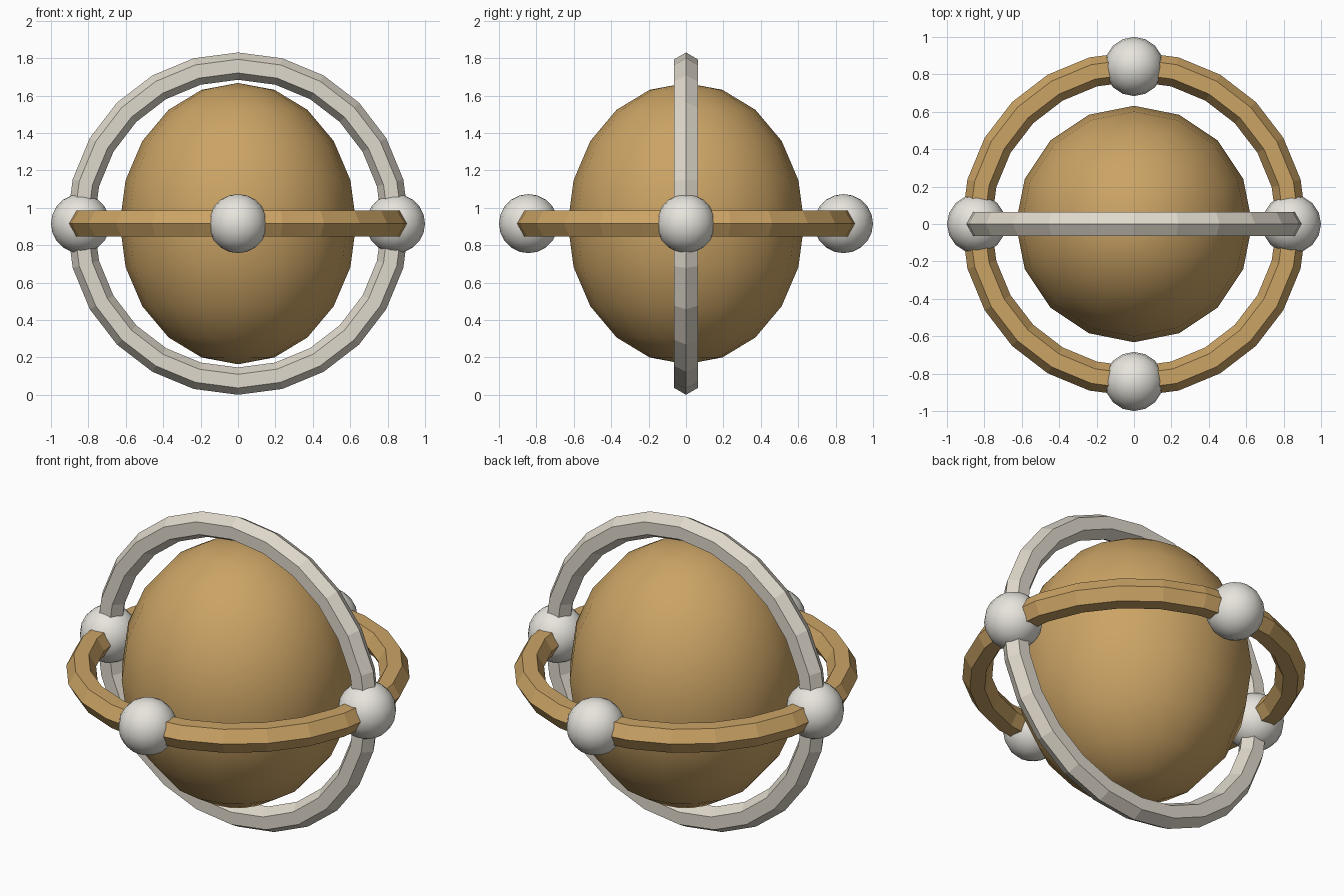
import bpy
from math import pi, cos, sin

if "Cube" in bpy.data.objects:
    bpy.data.objects.remove(bpy.data.objects["Cube"])

CZ = 0.915      # height of the common centre
RING_R = 0.842  # ring centreline radius


def material(name, rgb):
    m = bpy.data.materials.new(name)
    m.diffuse_color = (*rgb, 1.0)
    m.use_nodes = True
    m.node_tree.nodes["Principled BSDF"].inputs["Base Color"].default_value = m.diffuse_color
    return m


gold = material("gold", (0.60, 0.37, 0.13))
ivory = material("ivory", (0.74, 0.69, 0.60))
white = material("white", (0.80, 0.78, 0.72))


def finish(name, mat):
    ob = bpy.context.object
    ob.name = name
    ob.data.materials.append(mat)
    return ob


def ball(name, loc, scale, mat, segments=16, rings=10):
    bpy.ops.mesh.primitive_uv_sphere_add(segments=segments, ring_count=rings,
                                         radius=1, location=loc)
    ob = finish(name, mat)
    ob.scale = scale
    bpy.ops.object.transform_apply(location=False, rotation=False, scale=True)
    bpy.ops.object.shade_smooth()
    return ob


def ring(name, minor, tilt, mat):
    # faceted ring with a hexagonal section
    bpy.ops.mesh.primitive_torus_add(major_segments=24, minor_segments=6,
                                     major_radius=RING_R, minor_radius=minor,
                                     location=(0, 0, CZ), rotation=(tilt, 0, 0))
    ob = finish(name, mat)
    bpy.ops.object.shade_flat()
    return ob


# egg-shaped core
ball("core", (0, 0, CZ), (0.632, 0.632, 0.752), gold)

# level and upright rings
ring("level_ring", 0.080, 0, gold)
ring("upright_ring", 0.073, pi / 2, ivory)

# four beads around the level ring
for i in range(4):
    a = i * pi / 2
    ball(f"bead_{i + 1}", (RING_R * cos(a), RING_R * sin(a), CZ), (0.158,) * 3, white)
